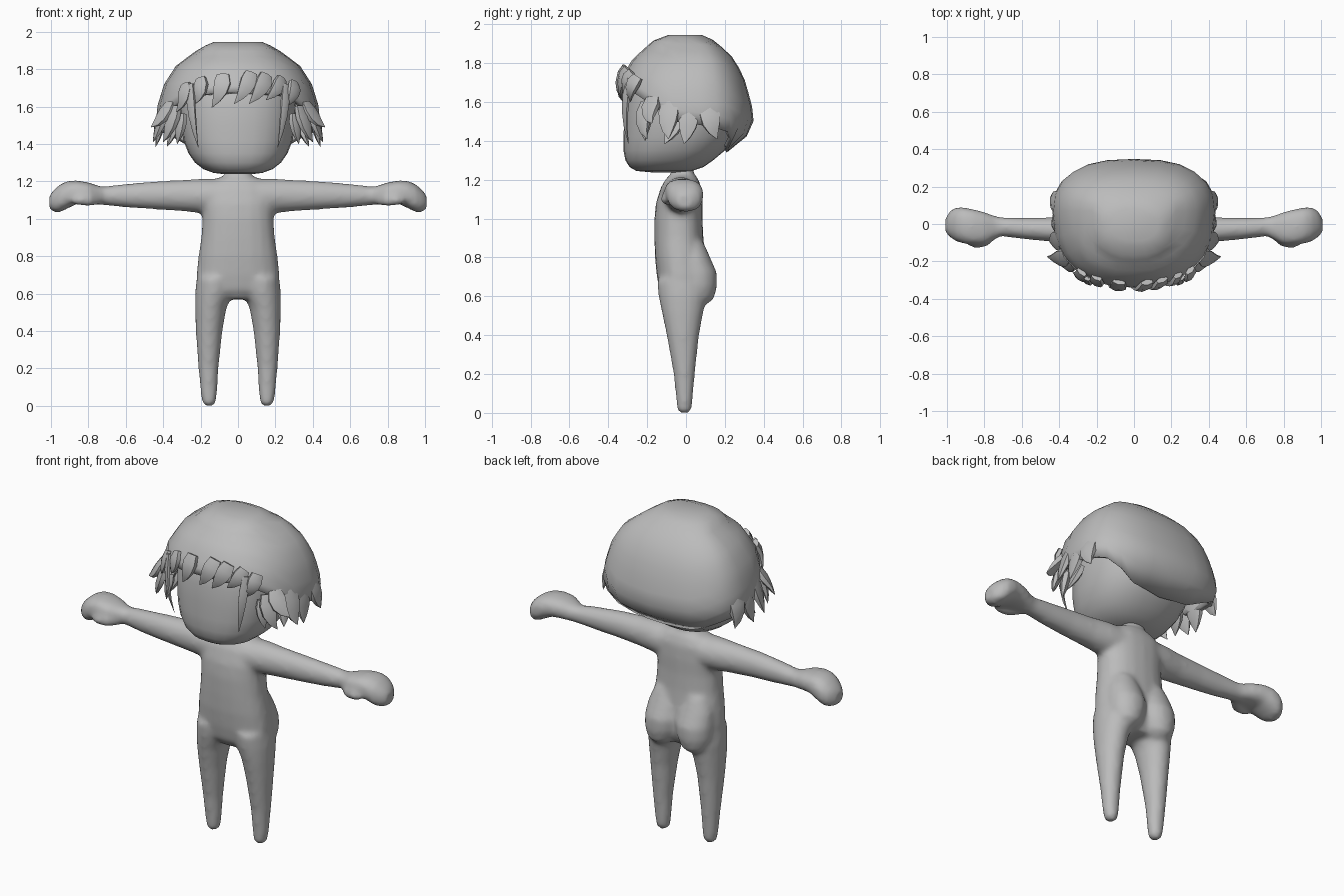
import bpy, bmesh, math
from mathutils import Vector

if "Cube" in bpy.data.objects:
    bpy.data.objects.remove(bpy.data.objects["Cube"])

grey = bpy.data.materials.new("plain grey")
grey.diffuse_color = (0.5, 0.5, 0.5, 1)
grey.use_nodes = True
grey.node_tree.nodes["Principled BSDF"].inputs["Base Color"].default_value = grey.diffuse_color


def finish(bm, name, angle=40):
    bmesh.ops.recalc_face_normals(bm, faces=bm.faces)
    me = bpy.data.meshes.new(name)
    bm.to_mesh(me)
    bm.free()
    ob = bpy.data.objects.new(name, me)
    bpy.context.collection.objects.link(ob)
    me.materials.append(grey)
    bpy.ops.object.select_all(action='DESELECT')
    ob.select_set(True)
    bpy.context.view_layer.objects.active = ob
    bpy.ops.object.shade_smooth_by_angle(angle=math.radians(angle))
    return ob


def se(a, p):
    """Superellipse point (sin, cos) on a unit outline."""
    s, c = math.sin(a), math.cos(a)
    return (math.copysign(abs(s) ** (2 / p), s), math.copysign(abs(c) ** (2 / p), c))


def loft(bm, rings, n=20, p=2.0):
    """Skin closed rings given as (centre, u radius vector, v radius vector)."""
    loops = []
    for c, u, v in rings:
        loops.append([bm.verts.new(Vector(c) + Vector(u) * se(2 * math.pi * i / n, p)[0]
                                   + Vector(v) * se(2 * math.pi * i / n, p)[1]) for i in range(n)])
    for a, b in zip(loops, loops[1:]):
        for i in range(n):
            bm.faces.new((a[i], a[(i + 1) % n], b[(i + 1) % n], b[i]))
    bm.faces.new(loops[0])
    bm.faces.new(loops[-1][::-1])


def upright(bm, rows, n=20, p=2.0):
    """Rows are z, x low, x high, y low, y high."""
    loft(bm, [(((a + b) / 2, (c + d) / 2, z), ((b - a) / 2, 0, 0), (0, (d - c) / 2, 0))
              for z, a, b, c, d in rows], n, p)


def sideways(bm, s, rows, n=16, p=2.0):
    """Rows are x, y low, y high, z low, z high."""
    loft(bm, [((s * x, (a + b) / 2, (c + d) / 2), (0, (b - a) / 2, 0), (0, 0, (d - c) / 2))
              for x, a, b, c, d in rows], n, p)


# Body: torso, legs, arms and hands merged into one smooth skin
bm = bmesh.new()
upright(bm, [(z, -w, w, f, b) for z, w, f, b in [
    (.57, .10, -.10, .07), (.62, .20, -.135, .10), (.70, .223, -.15, .11), (.80, .212, -.16, .10),
    (.90, .197, -.163, .09), (1.0, .19, -.163, .085), (1.08, .195, -.155, .085),
    (1.16, .19, -.13, .08), (1.21, .13, -.10, .06), (1.23, .07, -.075, .04), (1.30, .06, -.07, .035)]],
    p=2.3)
for s in (1, -1):
    # leg
    upright(bm, [(z, *sorted((s * i, s * o)), f, b) for z, i, o, f, b in [
        (0, .135, .175, -.03, .015), (.015, .118, .192, -.045, .028), (.06, .112, .199, -.05, .034),
        (.2, .104, .212, -.064, .046), (.4, .083, .226, -.10, .068), (.52, .062, .23, -.125, .09),
        (.60, .03, .23, -.142, .11), (.68, .02, .222, -.15, .11)]])
    # buttock
    upright(bm, [(z, *sorted((s * i, s * o)), f, b) for z, i, o, f, b in [
        (.56, .07, .15, .04, .11), (.59, .03, .19, -.02, .145), (.65, 0, .21, -.05, .16),
        (.72, -.01, .21, -.05, .16), (.80, 0, .2, -.05, .125), (.88, .03, .17, -.05, .09)]])
    # arm
    sideways(bm, s, [(.08, -.13, .07, 1.02, 1.215), (.2, -.115, .06, 1.03, 1.215),
                     (.3, -.105, .045, 1.04, 1.208), (.45, -.095, .036, 1.05, 1.20),
                     (.6, -.08, .034, 1.06, 1.187), (.7, -.067, .036, 1.07, 1.175),
                     (.76, -.06, .035, 1.075, 1.17)])
    # palm and curled fingers
    sideways(bm, s, [(.70, -.06, .035, 1.08, 1.165), (.75, -.085, .045, 1.075, 1.178),
                     (.80, -.112, .065, 1.08, 1.195), (.86, -.112, .08, 1.08, 1.205),
                     (.91, -.105, .09, 1.055, 1.203), (.95, -.095, .09, 1.035, 1.185),
                     (.985, -.07, .07, 1.035, 1.155), (1.008, -.045, .03, 1.05, 1.125)], p=2.4)
    # thumb
    sideways(bm, s, [(.74, -.08, -.02, 1.075, 1.13), (.79, -.125, -.05, 1.065, 1.14),
                     (.85, -.13, -.075, 1.07, 1.135), (.885, -.118, -.085, 1.08, 1.115)], n=10)
body = finish(bm, "body")
rm = body.modifiers.new("merge", 'REMESH')
rm.mode, rm.voxel_size, rm.use_smooth_shade = 'VOXEL', .014, True
sm = body.modifiers.new("soften", 'SMOOTH')
sm.factor, sm.iterations = .5, 8

# Head: flat-fronted rounded face
bm = bmesh.new()
upright(bm, [(z, -w, w, f, b) for z, w, f, b in [
    (1.238, .07, -.18, -.02), (1.245, .13, -.255, .03), (1.265, .185, -.29, .09),
    (1.30, .23, -.312, .14), (1.35, .265, -.322, .20), (1.42, .292, -.322, .25), (1.50, .305, -.318, .28),
    (1.60, .31, -.312, .29), (1.70, .29, -.29, .27), (1.80, .23, -.22, .2), (1.86, .12, -.12, .1)]],
    n=28, p=2.35)
finish(bm, "head", 50)

# Hair cap: rounded shell with a hem that drops from brow to nape
CAP = [(1.945, .13, -.09, .08), (1.915, .2, -.17, .15), (1.82, .33, -.275, .25), (1.72, .395, -.335, .3),
       (1.6, .432, -.35, .335), (1.52, .438, -.342, .352), (1.45, .42, -.335, .335),
       (1.39, .37, -.32, .285), (1.34, .31, -.3, .21), (1.3, .25, -.28, .15)]
HEM = [(0, 1.675), (35, 1.66), (55, 1.60), (75, 1.50), (100, 1.47), (125, 1.44), (145, 1.36), (180, 1.34)]


def lerp_table(rows, x):
    for a, b in zip(rows, rows[1:]):
        if min(a[0], b[0]) <= x <= max(a[0], b[0]):
            t = (x - a[0]) / (b[0] - a[0])
            return [p + (q - p) * t for p, q in zip(a, b)]
    return rows[-1]


def cap_point(deg, z, out=0):
    """Point on the hair surface; 0 degrees is the front."""
    _, w, f, b = lerp_table(CAP, z)
    s, c = se(math.radians(deg), 2.4)
    mid = .07 if z < 1.9 else 0
    y = mid - c * (mid - f + out) if c > 0 else mid - c * (b - mid + out)
    return Vector((s * (w + out), y, z))


bm = bmesh.new()
N, M = 24, 10
cols = []
for i in range(N):
    d = 360 * i / N
    hem = lerp_table(HEM, min(d, 360 - d))[1]
    cols.append([bm.verts.new(cap_point(d, 1.945 + (hem - 1.945) * (j / M) ** 1.4)) for j in range(M + 1)])
for i in range(N):
    a, b = cols[i], cols[(i + 1) % N]
    for j in range(M):
        bm.faces.new((a[j], b[j], b[j + 1], a[j + 1]))
bm.faces.new([c[0] for c in cols])
cap = finish(bm, "hair_cap", 50)
so = cap.modifiers.new("thickness", 'SOLIDIFY')
so.thickness, so.offset = .03, -1


def lock(bm, root, mid, tip, width, thick):
    """Flattened pointed strand from root through mid to tip."""
    r, m, t = Vector(root), Vector(mid), Vector(tip)
    pts = [r * (1 - k) ** 2 + m * 2 * k * (1 - k) + t * k * k for k in (0, .25, .5, .75, 1)]
    centre = Vector((0, .05, 0))
    rings = []
    for i, p in enumerate(pts):
        along = (pts[min(i + 1, 4)] - pts[max(i - 1, 0)]).normalized()
        out = Vector((p.x, p.y - centre.y, 0)).normalized()
        side = along.cross(out).normalized()
        k = (.75, 1, .85, .5, .03)[i]
        rings.append((p, side * width * k, side.cross(along) * thick * k))
    loft(bm, rings, 6)


# Fringe: slanted locks sweeping to one side
bm = bmesh.new()
for x0, z0, x1, z1, w in [(-.20, 1.75, -.235, 1.61, .045), (-.08, 1.77, -.14, 1.595, .05),
                          (.07, 1.78, -.02, 1.615, .05), (.15, 1.77, .06, 1.615, .05),
                          (.235, 1.75, .15, 1.635, .045), (-.28, 1.72, -.33, 1.57, .045),
                          (.30, 1.73, .26, 1.60, .045)]:
    f = lambda x: -.345 + .75 * x * x
    lock(bm, (x0, f(x0) + .03, z0), ((x0 + x1) / 2 + .03, f(x0) - .025, (z0 + z1) / 2),
         (x1, f(x1) + .01, z1), w, .022)
finish(bm, "fringe", 45)

# Long thin strands framing the face
bm = bmesh.new()
for s in (1, -1):
    lock(bm, (s * .255, -.29, 1.72), (s * .255, -.335, 1.55), (s * .212, -.295, 1.38), .028, .014)
finish(bm, "face_strands", 45)

# Side tufts: pointed locks flaring outward over the ears
bm = bmesh.new()
for s in (1, -1):
    for root, mid, tip, w in [
            ((.36, -.17, 1.62), (.40, -.20, 1.53), (.465, -.175, 1.49), .055),
            ((.33, -.20, 1.60), (.36, -.24, 1.48), (.40, -.20, 1.41), .05),
            ((.39, -.08, 1.60), (.42, -.10, 1.48), (.455, -.09, 1.41), .06),
            ((.40, .02, 1.58), (.42, .01, 1.46), (.44, -.01, 1.385), .06),
            ((.40, .12, 1.58), (.44, .12, 1.48), (.435, .16, 1.41), .06),
            ((.33, -.05, 1.52), (.35, -.07, 1.45), (.38, -.11, 1.385), .05),
            ((.30, -.20, 1.56), (.31, -.22, 1.47), (.325, -.21, 1.40), .04)]:
        lock(bm, *[(s * p[0], p[1], p[2]) for p in (root, mid, tip)], w, .026)
finish(bm, "side_tufts", 45)
